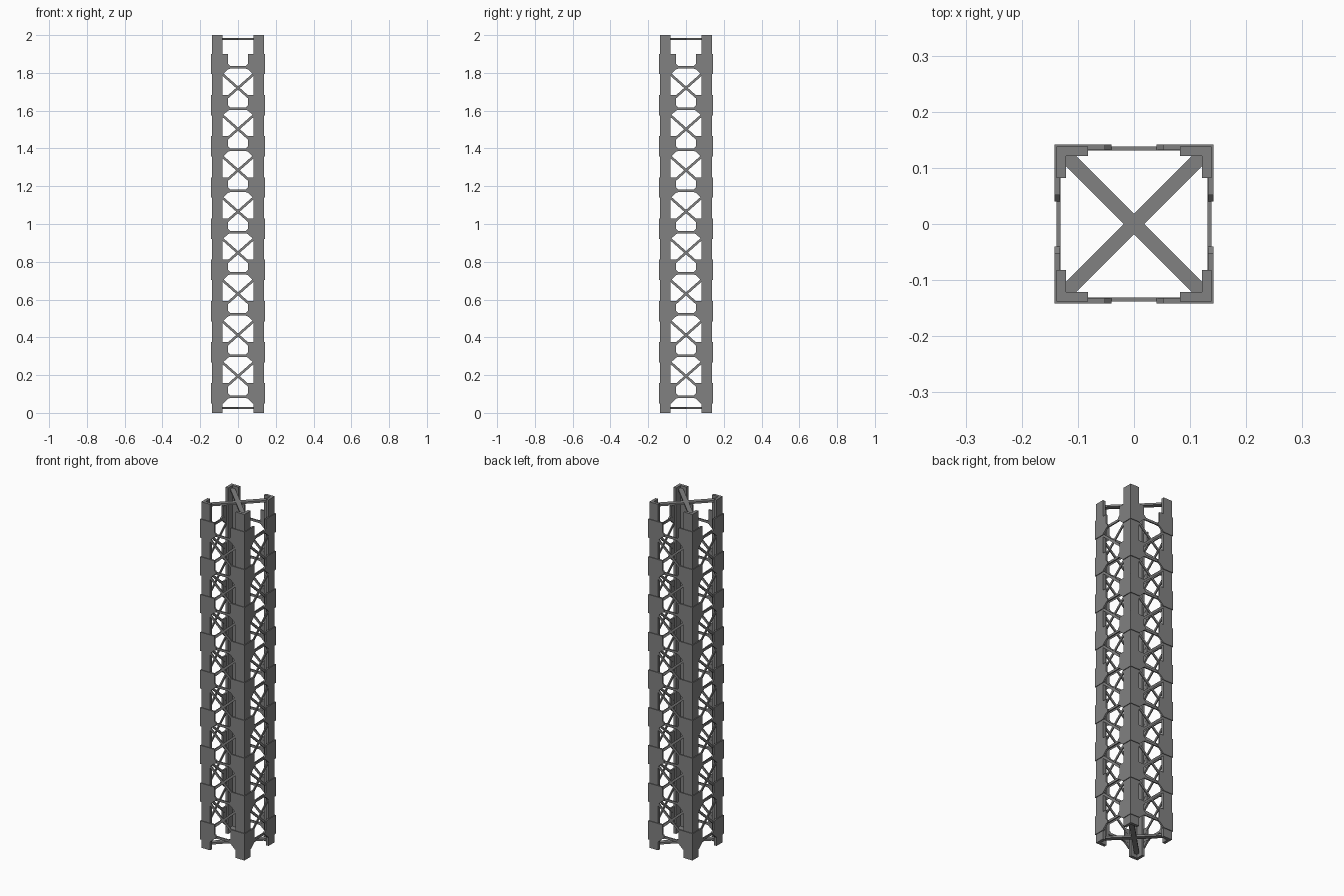
import bpy, bmesh, math
from mathutils import Matrix

cube = bpy.data.objects.get("Cube")
if cube:
    bpy.data.objects.remove(cube)

steel = bpy.data.materials.new("grey steel")
steel.use_nodes = True
COLOUR = (0.22, 0.22, 0.22, 1)
steel.diffuse_color = COLOUR
steel.node_tree.nodes["Principled BSDF"].inputs["Base Color"].default_value = COLOUR

PITCH, FIRST, NODES = 0.218, 0.085, 9
SIDES = ("front", "left", "back", "right")


def make(name, bm):
    bmesh.ops.recalc_face_normals(bm, faces=bm.faces)
    mesh = bpy.data.meshes.new(name)
    bm.to_mesh(mesh)
    bm.free()
    mesh.materials.append(steel)
    obj = bpy.data.objects.new(name, mesh)
    bpy.context.collection.objects.link(obj)


def prism(bm, points, depth, place):
    """Extrude a 2D outline along local z, then place it."""
    lower = [bm.verts.new(place @ Matrix.Translation((x, y, 0)).translation) for x, y in points]
    upper = [bm.verts.new(place @ Matrix.Translation((x, y, depth)).translation) for x, y in points]
    bm.faces.new(lower)
    bm.faces.new(upper)
    n = len(points)
    for i in range(n):
        j = (i + 1) % n
        bm.faces.new((lower[i], lower[j], upper[j], upper[i]))


def strip(bm, a, b, width, depth, place):
    """Flat bar between two points of a plane."""
    dx, dy = b[0] - a[0], b[1] - a[1]
    k = width / 2 / math.hypot(dx, dy)
    ox, oy = -dy * k, dx * k
    prism(bm, [(a[0] + ox, a[1] + oy), (b[0] + ox, b[1] + oy),
               (b[0] - ox, b[1] - oy), (a[0] - ox, a[1] - oy)], depth, place)


# Four full-height angle-section columns
out, leg, wall = 0.138, 0.056, 0.017
angle = [(out, out), (out - leg, out), (out - leg, out - wall),
         (out - wall, out - wall), (out - wall, out - leg), (out, out - leg)]
for i in range(4):
    bm = bmesh.new()
    prism(bm, angle, 2.0, Matrix.Rotation(i * math.pi / 2, 4, 'Z'))
    make(f"corner_column_{i + 1}", bm)

# Each side: gusset plates, horizontal struts and crossed braces
gusset = [(0.142, 0.072), (0.052, 0.072), (0.052, 0.018), (0.040, 0.006),
          (0.040, -0.006), (0.052, -0.010), (0.080, -0.036), (0.142, -0.036)]
for i, side in enumerate(SIDES):
    turn = Matrix.Rotation(i * math.pi / 2, 4, 'Z')
    upright = Matrix.Rotation(math.pi / 2, 4, 'X')
    plate_place = turn @ Matrix.Translation((0, -0.132, 0)) @ upright
    bar_place = turn @ Matrix.Translation((0, -0.131, 0)) @ upright
    plates, struts, braces = bmesh.new(), bmesh.new(), bmesh.new()
    for k in range(NODES):
        z = FIRST + k * PITCH
        for s in (-1, 1):
            prism(plates, [(s * x, z + h) for x, h in gusset], 0.010, plate_place)
        strip(struts, (-0.08, z), (0.08, z), 0.013, 0.007, bar_place)
        if k < NODES - 1:
            mid = z + PITCH / 2
            for s in (-1, 1):
                strip(braces, (-0.085, mid - s * 0.075), (0.085, mid + s * 0.075),
                      0.013, 0.006, bar_place)
    make(f"{side}_gussets", plates)
    make(f"{side}_struts", struts)
    make(f"{side}_cross_braces", braces)

# Diagonal ties across the shaft at both ends
for name, z in (("bottom_ties", 0.02), ("top_ties", 1.975)):
    bm = bmesh.new()
    for s in (-1, 1):
        strip(bm, (-0.122, -s * 0.122), (0.122, s * 0.122), 0.026, 0.011,
              Matrix.Translation((0, 0, z)))
    make(name, bm)
